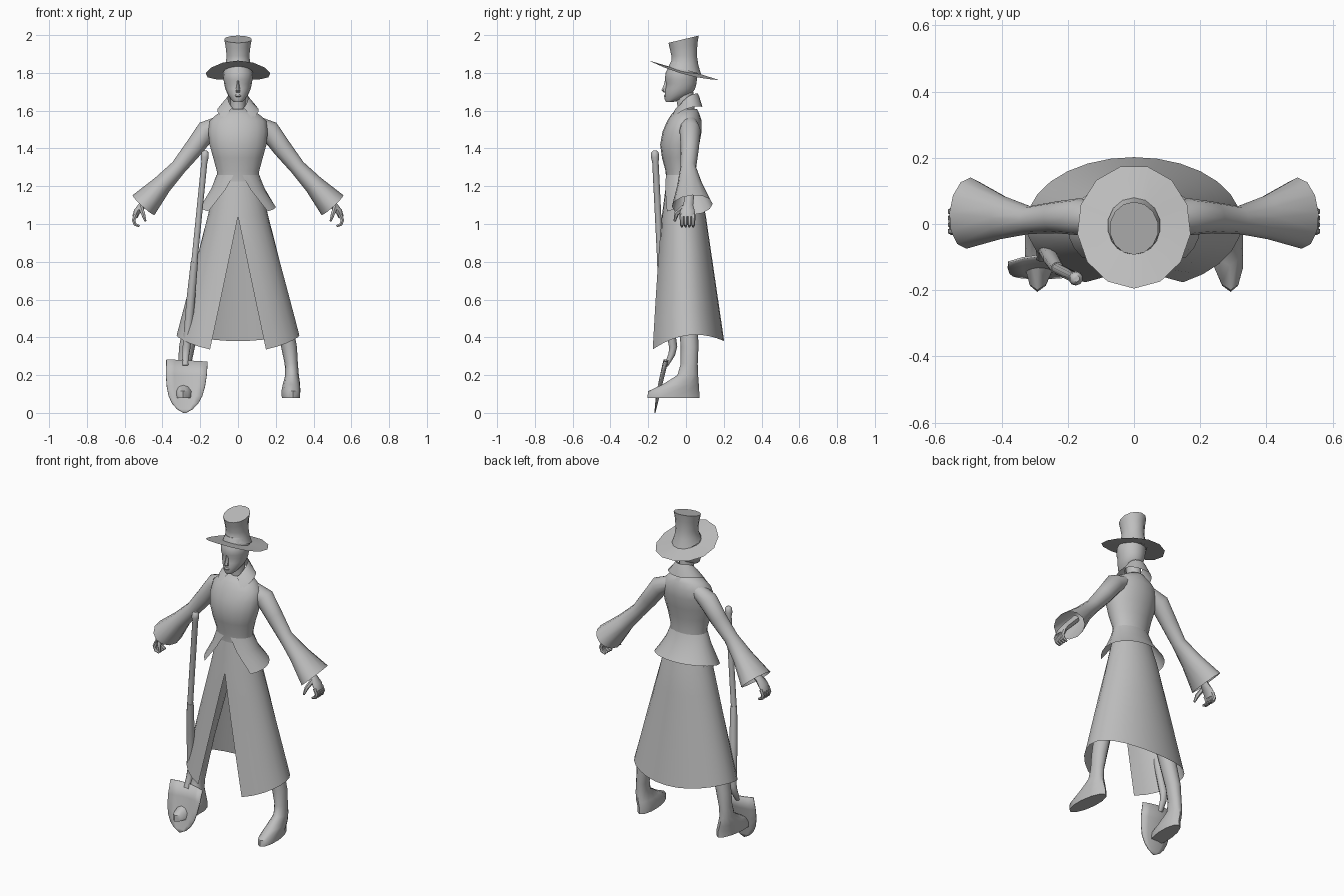
import bpy, bmesh, math
from mathutils import Vector

grey = bpy.data.materials.new("plain grey")
grey.diffuse_color = (0.52, 0.52, 0.52, 1)


def finish(name, rows, closed, caps=False, angle=45, mirror=False):
    """Bridge rows of points into a skin and make it an object."""
    bm = bmesh.new()
    vs = [[bm.verts.new(p) for p in r] for r in rows]
    n = len(rows[0])
    for a, b in zip(vs, vs[1:]):
        for i in range(n if closed else n - 1):
            j = (i + 1) % n
            bm.faces.new((a[i], a[j], b[j], b[i]))
    if caps:
        bm.faces.new(vs[0])
        bm.faces.new(vs[-1])
    bmesh.ops.remove_doubles(bm, verts=bm.verts, dist=0.0005)
    bmesh.ops.recalc_face_normals(bm, faces=bm.faces)
    me = bpy.data.meshes.new(name)
    bm.to_mesh(me)
    bm.free()
    me.materials.append(grey)
    me.shade_smooth()
    me.set_sharp_from_angle(angle=math.radians(angle))
    ob = bpy.data.objects.new(name, me)
    bpy.context.collection.objects.link(ob)
    if mirror:
        ob.modifiers.new("mirror", 'MIRROR').use_mirror_merge = False
    return ob


def loft(name, rings, n=16, **kw):
    """Stacked level ellipses: cx, z, rx, y front, y back, slope in y, toe shift."""
    rows = []
    for r in rings:
        cx, z, rx, yf, yb, slope, shift = (list(r) + [0, 0])[:7]
        cy, ry = (yf + yb) / 2, (yb - yf) / 2
        row = []
        for i in range(n):
            a = math.tau * i / n
            y = -math.cos(a) * ry
            row.append((cx + rx * math.sin(a) + shift * math.cos(a), cy + y, z + slope * y))
        rows.append(row)
    return finish(name, rows, True, True, **kw)


def shell(name, rows, n=20, **kw):
    """Sheet around z, open at the front: half opening, cy, rx, ry, z front/side/back."""
    out = []
    for a0, cy, rx, ry, zf, zs, zb in rows:
        row = []
        for i in range(n + 1):
            a = a0 + (math.tau - 2 * a0) * i / n
            c = math.cos(a)
            z = zs + (zf - zb) / 2 * c + ((zf + zb) / 2 - zs) * c * c
            row.append((rx * math.sin(a), cy - ry * c, z))
        out.append(row)
    return finish(name, out, False, **kw)


def tube(name, pts, n=10, caps=True, **kw):
    """Tube along a path: x, y, z, radius along y, radius across."""
    P = [Vector(p[:3]) for p in pts]
    rows = []
    for k, p in enumerate(pts):
        t = (P[min(k + 1, len(P) - 1)] - P[max(k - 1, 0)]).normalized()
        v = t.cross(Vector((0, 1, 0))).normalized()
        u = v.cross(t)
        rows.append([P[k] + u * p[3] * math.cos(math.tau * i / n)
                     + v * p[4] * math.sin(math.tau * i / n) for i in range(n)])
    return finish(name, rows, True, caps, **kw)


# Hat
loft("hat_crown", [(0, 1.815, .08, -.09, .08, -.27), (0, 1.85, .066, -.078, .065, -.1),
                   (0, 1.89, .062, -.077, .058), (0, 1.94, .067, -.086, .06, .15),
                   (0, 1.978, .074, -.093, .067, .24)], 14)
shell("hat_brim", [(0, -.005, .072, .08, 1.832, 1.805, 1.795),
                   (0, -.008, .172, .187, 1.865, 1.792, 1.762)], 13)

# Head and neck
loft("head", [(0, 1.645, .02, -.106, -.07), (0, 1.66, .038, -.113, -.02),
              (0, 1.69, .057, -.112, .03), (0, 1.715, .067, -.11, .048),
              (0, 1.742, .073, -.104, .055), (0, 1.765, .077, -.112, .058),
              (0, 1.80, .08, -.108, .06), (0, 1.86, .06, -.08, .05)])
loft("nose", [(0, 1.697, .012, -.118, -.09), (0, 1.707, .014, -.13, -.09),
              (0, 1.735, .008, -.118, -.09), (0, 1.76, .006, -.112, -.09)], 6)
loft("lips", [(0, 1.672, .012, -.113, -.09), (0, 1.678, .02, -.118, -.09),
              (0, 1.686, .014, -.114, -.09)], 8)
loft("neck", [(0, 1.54, .05, -.05, .05), (0, 1.60, .04, -.04, .045),
              (0, 1.70, .04, -.06, .04)], 12)

# Coat body, collar and flared hem
loft("coat_body", [(0, 1.225, .112, -.105, .05), (0, 1.28, .114, -.108, .048),
                   (0, 1.35, .133, -.127, .055), (0, 1.42, .153, -.137, .07),
                   (0, 1.49, .16, -.124, .083), (0, 1.545, .152, -.1, .083),
                   (0, 1.58, .115, -.078, .072), (0, 1.61, .06, -.05, .058)], 18, angle=60)
shell("collar", [(.5, .004, .054, .058, 1.60, 1.67, 1.69),
                 (.6, .0, .066, .07, 1.595, 1.655, 1.675),
                 (.75, -.008, .11, .095, 1.53, 1.605, 1.62)], 16)
shell("coat_hem", [(.2, -.028, .114, .08, 1.26, 1.26, 1.26),
                   (.5, -.022, .14, .10, 1.18, 1.19, 1.19),
                   (.9, -.012, .2, .143, 1.05, 1.09, 1.115)], 20)

# Long skirt with a front slit that widens downwards
skirt = [(0, -.025, .105, .074, 1.26, 1.26, 1.26)]
for t in (0, .2, .4, .6, .8, 1):
    rx = .158 + t * .167
    skirt.append((math.asin(.148 * t / rx), -.012 + t * .014, rx, .116 + t * .084,
                  1.04 - t * .72, 1.05 - t * .64, 1.05 - t * .67))
shell("skirt", skirt, 24)

# Sleeves, open at the cuff
tube("sleeve", [(.09, .015, 1.535, .045, .04), (.165, .022, 1.495, .056, .056),
                (.235, .02, 1.40, .048, .05), (.315, .012, 1.30, .042, .042),
                (.40, .02, 1.21, .066, .052), (.50, .033, 1.10, .108, .078)],
     12, caps=False, mirror=True, angle=50)

# Hands
tube("hand", [(.44, .02, 1.17, .025, .022), (.505, .012, 1.10, .026, .02),
              (.535, .008, 1.065, .04, .018), (.547, .008, 1.035, .036, .014)], 8, mirror=True)
for i in range(4):
    y = -.022 + .02 * i
    tube("finger", [(.54, y, 1.05, .012, .012), (.553, y, 1.02, .011, .011),
                    (.545, y, .998, .01, .01), (.522, y, .988, .007, .007)], 6, mirror=True)
tube("thumb", [(.515, -.01, 1.09, .014, .014), (.503, -.05, 1.055, .013, .012),
               (.49, -.06, 1.015, .006, .006)], 6, mirror=True)

# Legs with pointed shoes
loft("leg", [(.28, .08, .048, -.205, .072, 0, .012), (.28, .115, .05, -.2, .07, 0, .012),
             (.283, .15, .046, -.125, .068, 0, .006), (.286, .2, .036, -.045, .064),
             (.282, .26, .035, -.028, .062), (.27, .35, .042, -.028, .066),
             (.225, .55, .05, -.045, .06), (.16, .8, .06, -.065, .06),
             (.09, 1.08, .06, -.08, .06)], 12, mirror=True)

# Shovel
tube("shovel_handle", [(-.174, -.165, 1.388, .01, .01), (-.174, -.165, 1.378, .02, .02),
                       (-.176, -.164, 1.355, .022, .022), (-.178, -.162, 1.33, .017, .017),
                       (-.232, -.135, .79, .017, .017)], 10)
tube("shovel_socket", [(-.231, -.135, .80, .02, .02), (-.25, -.105, .6, .024, .024),
                       (-.272, -.068, .35, .022, .022), (-.277, -.075, .31, .018, .02),
                       (-.279, -.105, .25, .01, .016)], 10)
blade = []
for z, half in ((.278, .108), (.2, .107), (.14, .1), (.09, .088), (.05, .068), (.02, .04), (0, .004)):
    blade.append([(-.27 - .012 * (1 - z / .28) + half * u, -.168 + .25 * z - .02 * (half * u / .108) ** 2,
                   z - .006 * u * (z > .25)) for u in (-1, -.6, -.2, .2, .6, 1)])
scoop = finish("shovel_blade", blade, False)
scoop.modifiers.new("thickness", 'SOLIDIFY').thickness = .006
